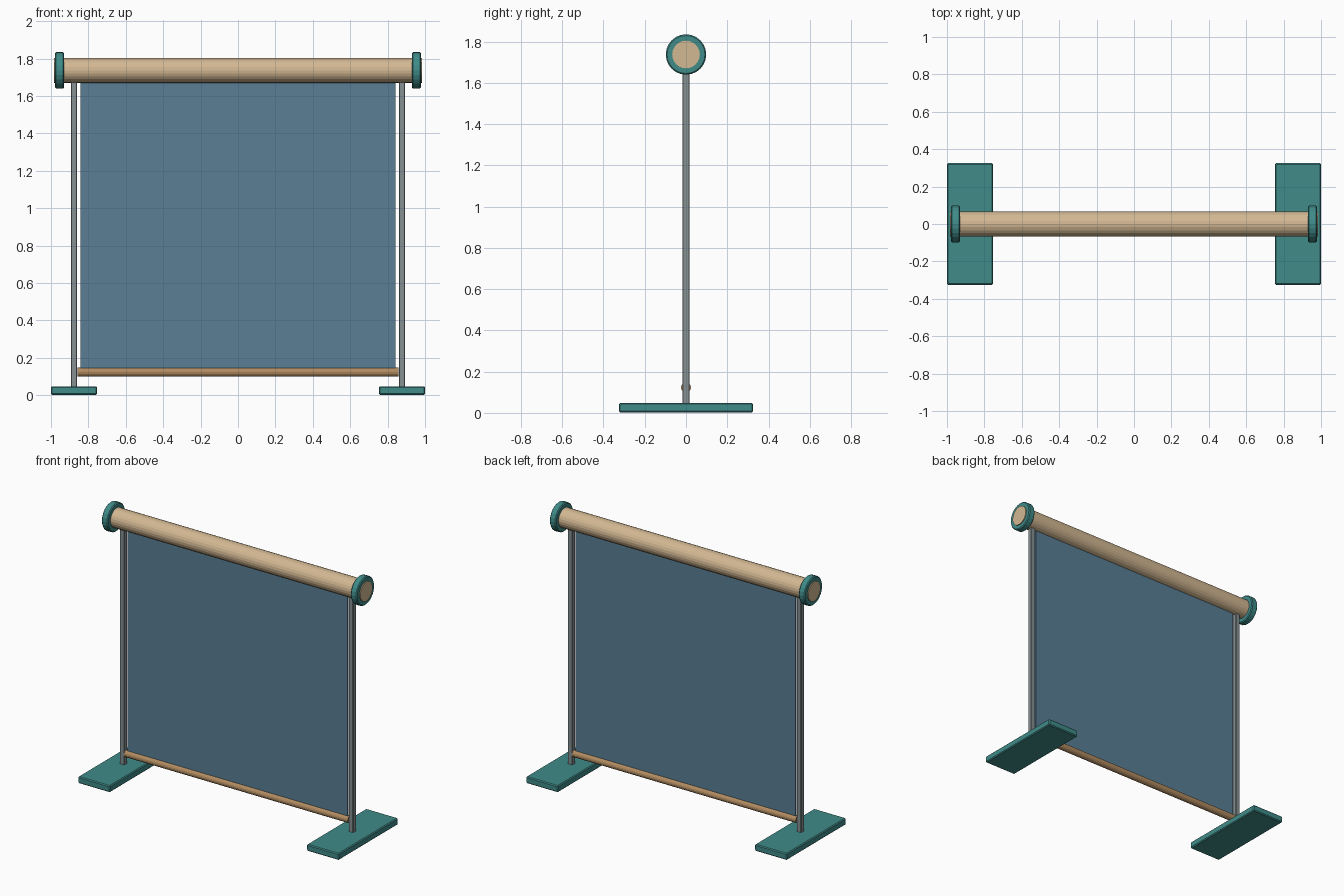
import bpy
from math import pi

if "Cube" in bpy.data.objects:
    bpy.data.objects.remove(bpy.data.objects["Cube"])


def material(name, rgb):
    m = bpy.data.materials.new(name)
    m.diffuse_color = (*rgb, 1)
    m.use_nodes = True
    m.node_tree.nodes["Principled BSDF"].inputs["Base Color"].default_value = m.diffuse_color
    return m


teal = material("teal", (0.05, 0.26, 0.25))
tan = material("tan", (0.65, 0.48, 0.29))
wood = material("wood", (0.44, 0.26, 0.12))
blue = material("blue", (0.10, 0.21, 0.30))
grey = material("grey", (0.24, 0.28, 0.29))


def finish(name, mat, bevel):
    ob = bpy.context.object
    ob.name = name
    ob.data.materials.append(mat)
    if bevel:
        b = ob.modifiers.new("edge", 'BEVEL')
        b.width = bevel
        b.segments = 1
        b.limit_method = 'ANGLE'
        b.angle_limit = pi / 4
    return ob


def box(name, centre, size, mat, bevel=0):
    bpy.ops.mesh.primitive_cube_add(size=1, location=centre)
    bpy.context.object.scale = size
    bpy.ops.object.transform_apply(location=False, rotation=False, scale=True)
    return finish(name, mat, bevel)


def rod(name, x, z, radius, length, sides, mat, bevel=0):
    bpy.ops.mesh.primitive_cylinder_add(vertices=sides, radius=radius, depth=length,
                                        location=(x, 0, z), rotation=(0, pi / 2, 0))
    return finish(name, mat, bevel)


ROLL_Z = 1.737

# Roller tube across the top, hanging sheet and weighted bottom bar
rod("roller", 0, ROLL_Z, 0.067, 1.968, 24, tan)
box("sheet", (0, 0, 0.91), (1.686, 0.01, 1.58), blue)
rod("bottom_bar", 0, 0.123, 0.024, 1.714, 16, wood)

# Foot, post and roller collar on each side
for side, s in (("left", -1), ("right", 1)):
    box(side + "_foot", (s * 0.877, 0, 0.027), (0.246, 0.65, 0.046), teal, 0.006)
    bpy.context.object.location.z = 0.025
    box(side + "_post", (s * 0.877, 0, 0.87), (0.034, 0.034, 1.65), grey, 0.003)
    rod(side + "_collar", s * 0.954, ROLL_Z, 0.098, 0.048, 24, teal, 0.006)
